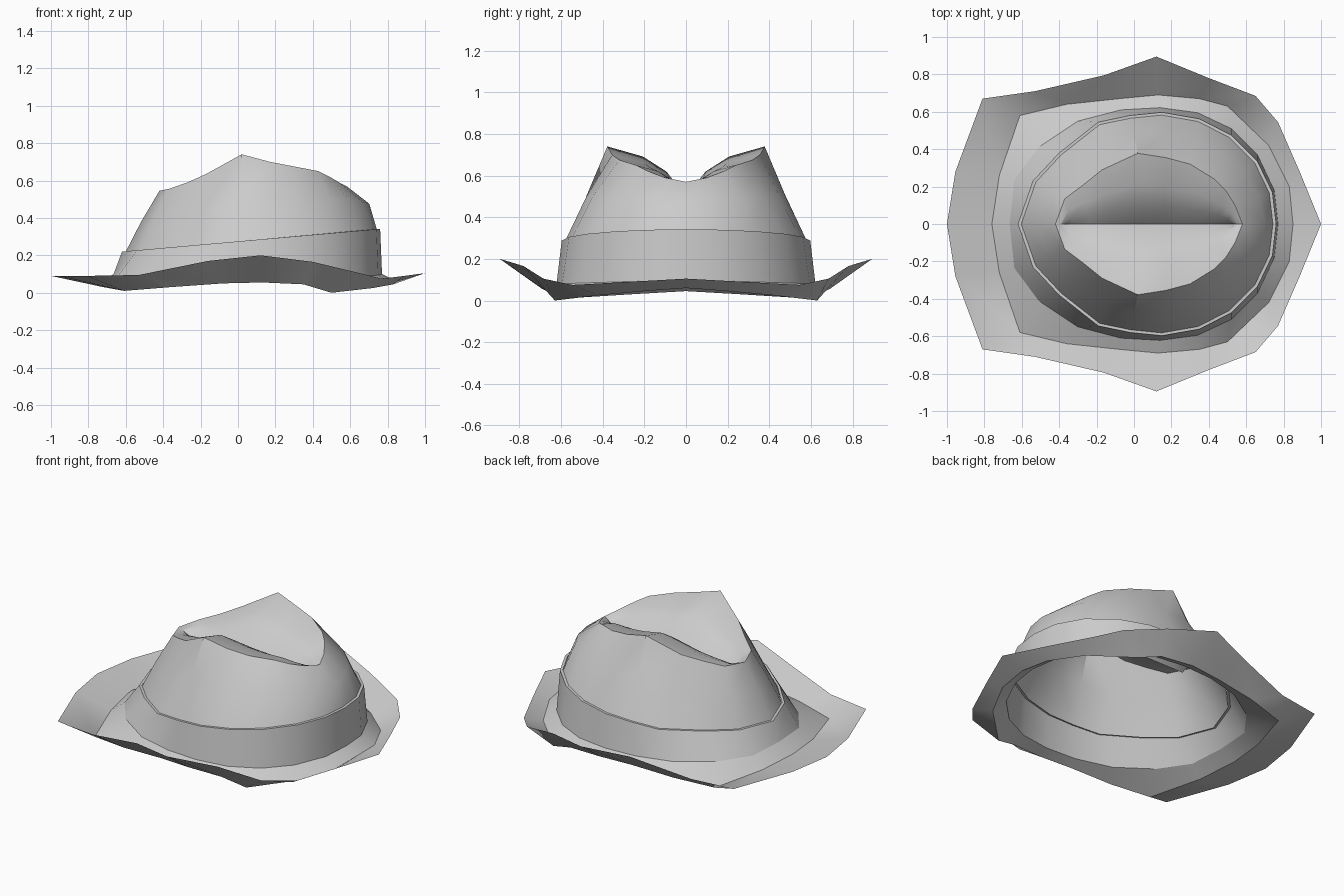
import bpy, bmesh

if "Cube" in bpy.data.objects:
    bpy.data.objects.remove(bpy.data.objects["Cube"])

CX = 0.07  # centre of the oval head opening


def full(half):
    """Close a half outline (y >= 0) by mirroring it over y = 0."""
    return half + [(x, -y, z) for x, y, z in half[-2:0:-1]]


def loft(name, half_rings, angle=35):
    """Skin a surface through a sequence of mirrored half outlines."""
    bm = bmesh.new()
    rings = [[bm.verts.new(p) for p in full(h)] for h in half_rings]
    n = len(rings[0])
    for a, b in zip(rings, rings[1:]):
        for i in range(n):
            j = (i + 1) % n
            bm.faces.new((a[j], a[i], b[i], b[j]))
    bmesh.ops.remove_doubles(bm, verts=bm.verts, dist=1e-4)
    me = bpy.data.meshes.new(name)
    bm.to_mesh(me)
    bm.free()
    ob = bpy.data.objects.new(name, me)
    bpy.context.collection.objects.link(ob)
    bpy.ops.object.select_all(action='DESELECT')
    ob.select_set(True)
    bpy.context.view_layer.objects.active = ob
    bpy.ops.object.shade_smooth_by_angle(angle=angle * 3.14159 / 180)
    return ob


def inset(ring, s, dz=0):
    return [(CX + (x - CX) * s, y * s, z + dz) for x, y, z in ring]


def band_height(x):
    return 0.22 + (x + 0.62) * 0.088


# Half outlines, back of hat (-x) to front of hat (+x)
base = [(-.665, 0), (-.64, .235), (-.51, .41), (-.30, .55), (-.07, .61), (.14, .622),
        (.34, .595), (.52, .51), (.66, .37), (.75, .18), (.77, 0)]
top = [(-.62, 0), (-.54, .23), (-.40, .38), (-.19, .545), (-.02, .58), (.15, .597),
       (.35, .562), (.52, .475), (.66, .335), (.74, .17), (.76, 0)]
base = [(x, y, .10 - .02 * y / .62) for x, y in base]
top = [(x, y, band_height(x)) for x, y in top]
ridge = [(-.42, 0, .545), (-.37, .135, .555), (-.27, .21, .59), (-.17, .29, .635),
         (.02, .378, .74), (.17, .355, .70), (.30, .32, .675), (.43, .24, .65),
         (.49, .18, .62), (.54, .10, .59), (.58, 0, .57)]
brim_dip = [(-.76, 0, .045), (-.72, .26, .03), (-.61, .58, .01), (-.36, .64, .03),
            (-.08, .67, .05), (.13, .69, .055), (.35, .67, .045), (.50, .63, 0),
            (.72, .42, .025), (.83, .20, .045), (.85, 0, .06)]
brim_edge = [(-1, 0, .09), (-.955, .28, .09), (-.81, .67, .09), (-.53, .71, .095),
             (-.16, .795, .17), (.12, .895, .20), (.40, .78, .165), (.65, .685, .105),
             (.77, .545, .075), (.89, .27, .09), (1, 0, .105)]

# Brim: dips around the head, then curls up at the sides
loft("brim", [brim_edge, brim_dip, base])

# Band: sloped wall with a narrow lip against the crown
lip = inset(top, .975)
loft("hat_band", [base, top, lip])

# Crown: bulging wall up to the ridge, then a pinched valley inside
shoulder = []
for (x0, y0, z0), (x1, y1, z1) in zip(lip, ridge):
    x, y, z = (x0 + x1) / 2, (y0 + y1) / 2, (z0 + z1) / 2
    b = 1.01 + .05 * max(0, x / .65)
    shoulder.append((x * b, y * b, z + .02 * max(0, x / .65)))


def pinch(across, drop):
    """Ridge outline moved towards the valley line on y = 0."""
    out = []
    for x, y, z in ridge:
        vx = .08 + (x - .08) * .9
        out.append((x + (vx - x) * across, y * (1 - across), z + (.5 - z) * drop))
    return out


loft("crown", [inset(lip, 1, -.005), shoulder, ridge,
               pinch(.45, .2), pinch(.75, .5), pinch(1, 1)])
